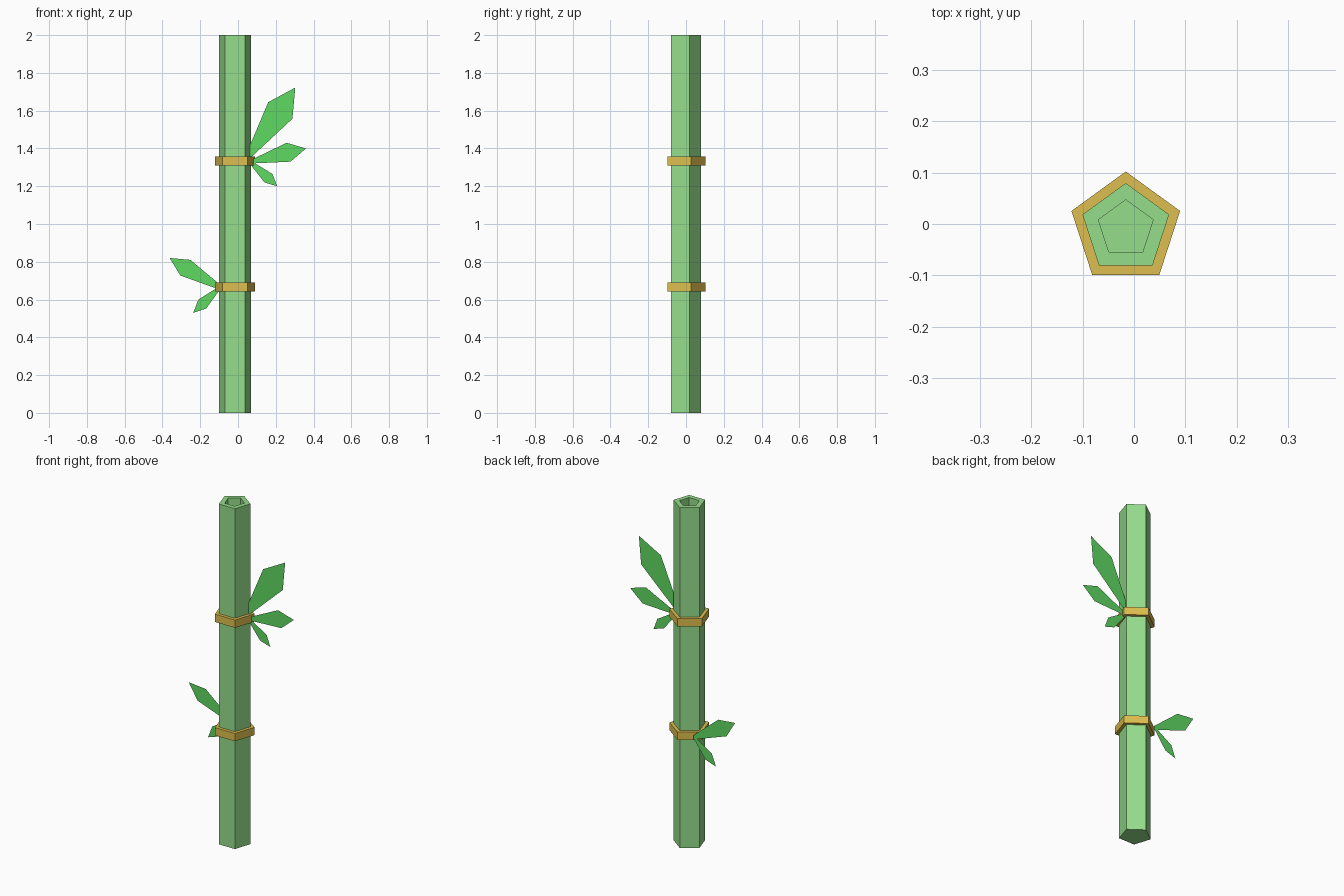
import bpy, bmesh, math

if "Cube" in bpy.data.objects:
    bpy.data.objects.remove(bpy.data.objects["Cube"])

CX, CY = -0.016, -0.009   # stem axis


def material(name, r, g, b):
    m = bpy.data.materials.new(name)
    lin = [((c / 255 + 0.055) / 1.055) ** 2.4 for c in (r, g, b)]
    m.diffuse_color = (*lin, 1)
    m.use_nodes = True
    m.node_tree.nodes["Principled BSDF"].inputs["Base Color"].default_value = m.diffuse_color
    return m


STEM = material("stem green", 149, 221, 139)
GOLD = material("node gold", 221, 190, 78)
LEAF = material("leaf green", 96, 218, 98)


def finish(name, bm, mat):
    mesh = bpy.data.meshes.new(name)
    bm.to_mesh(mesh)
    bm.free()
    mesh.materials.append(mat)
    ob = bpy.data.objects.new(name, mesh)
    bpy.context.collection.objects.link(ob)
    return ob


def pentagon(bm, r, z):
    angles = [math.radians(90 + 72 * i) for i in range(5)]
    return [bm.verts.new((CX + r * math.cos(a), CY + r * math.sin(a), z)) for a in angles]


def lathe(name, profile, mat, closed):
    """Sweep a (radius, z) profile round five sides; closed loops it, else caps the ends."""
    bm = bmesh.new()
    loops = [pentagon(bm, r, z) for r, z in profile]
    pairs = list(zip(loops, loops[1:] + loops[:1]))
    for a, b in pairs if closed else pairs[:-1]:
        for i in range(5):
            j = (i + 1) % 5
            bm.faces.new((a[i], a[j], b[j], b[i]))
    if not closed:
        bm.faces.new(loops[0])
        bm.faces.new(loops[-1])
    bmesh.ops.recalc_face_normals(bm, faces=bm.faces)
    return finish(name, bm, mat)


# Stem with a hollow at the top
lathe("bamboo_stem", [(0.0885, 0), (0.0885, 2), (0.056, 2), (0.056, 1.9)], STEM, False)

# Gold node rings at one and two thirds of the height
for label, z in (("lower", 2 / 3), ("upper", 4 / 3)):
    lathe(label + "_node_ring", [(0.111, z - 0.023), (0.111, z + 0.023),
                                 (0.085, z + 0.023), (0.085, z - 0.023)], GOLD, True)


# Flat leaves: outline in x, z at a fixed depth
def leaf(name, y, outline):
    bm = bmesh.new()
    bm.faces.new([bm.verts.new((x, y, z)) for x, z in outline])
    finish(name, bm, LEAF)


leaf("upper_leaf_large", 0.005, [(0.05, 1.385), (0.16, 1.645), (0.303, 1.722), (0.288, 1.557), (0.05, 1.335)])
leaf("upper_leaf_middle", 0.005, [(0.05, 1.33), (0.257, 1.43), (0.36, 1.40), (0.278, 1.33), (0.06, 1.32)])
leaf("upper_leaf_small", 0.005, [(0.05, 1.345), (0.183, 1.265), (0.207, 1.20), (0.14, 1.22), (0.05, 1.345 - 0.01)])
leaf("lower_leaf_large", 0.06, [(-0.09, 0.675), (-0.252, 0.81), (-0.362, 0.82), (-0.305, 0.727), (-0.09, 0.65)])
leaf("lower_leaf_small", 0.06, [(-0.09, 0.675), (-0.21, 0.60), (-0.237, 0.53), (-0.168, 0.553), (-0.09, 0.66)])
